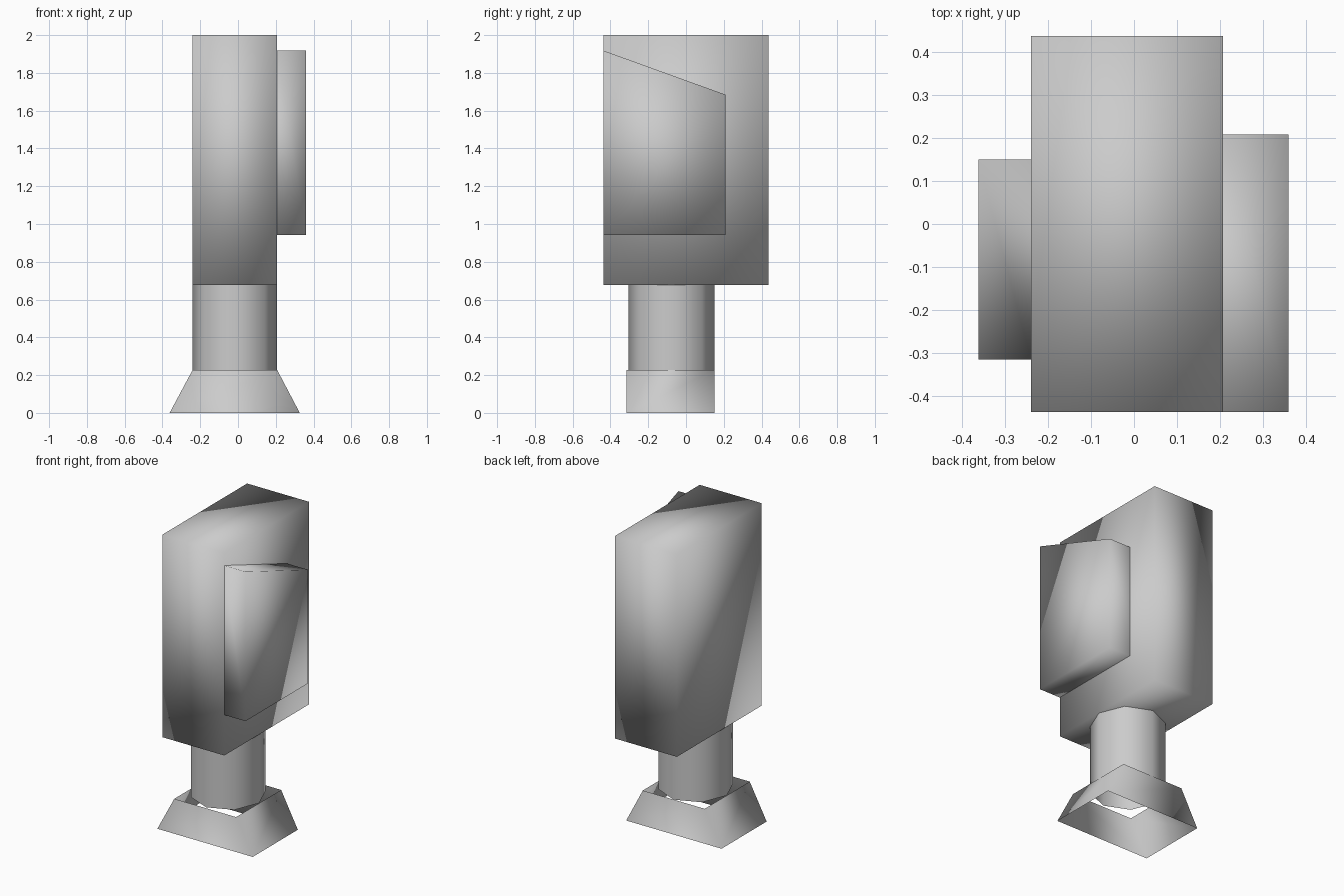
import bpy, bmesh, math

if "Cube" in bpy.data.objects:
    bpy.data.objects.remove(bpy.data.objects["Cube"], do_unlink=True)

# One plain grey material
grey = bpy.data.materials.new("light_grey")
grey.use_nodes = True
colour = (0.6, 0.6, 0.6, 1)
grey.diffuse_color = colour
grey.node_tree.nodes["Principled BSDF"].inputs["Base Color"].default_value = colour


def loft(name, lower, upper, cap_lower=True, cap_upper=True):
    """Join two matching loops of points with side walls and optional caps."""
    bm = bmesh.new()
    a = [bm.verts.new(p) for p in lower]
    b = [bm.verts.new(p) for p in upper]
    n = len(a)
    for i in range(n):
        j = (i + 1) % n
        bm.faces.new((a[i], a[j], b[j], b[i]))
    if cap_lower:
        bm.faces.new(a[::-1])
    if cap_upper:
        bm.faces.new(b)
    bmesh.ops.recalc_face_normals(bm, faces=bm.faces)
    for f in bm.faces:
        f.smooth = True
    mesh = bpy.data.meshes.new(name)
    bm.to_mesh(mesh)
    bm.free()
    mesh.materials.append(grey)
    obj = bpy.data.objects.new(name, mesh)
    bpy.context.collection.objects.link(obj)
    return obj


def rect(x0, x1, y0, y1, z):
    return [(x0, y0, z), (x1, y0, z), (x1, y1, z), (x0, y1, z)]


def octagon(z):
    turns = [math.tau * i / 8 for i in range(8)]
    return [(-0.017 + 0.223 * math.cos(t), -0.077 + 0.227 * math.sin(t), z)
            for t in turns]


# Tall body block
loft("body", rect(-0.24, 0.207, -0.437, 0.437, 0.677),
     rect(-0.24, 0.207, -0.437, 0.437, 2.0))

# Side panel with a sloping top, open against the body
profile = [(-0.437, 0.942), (0.208, 0.942), (0.208, 1.685), (-0.437, 1.918)]
loft("side_panel", [(0.207, y, z) for y, z in profile],
     [(0.36, y, z) for y, z in profile], cap_lower=False)

# Eight-sided neck
loft("neck", octagon(0.228), octagon(0.68), False, False)

# Flared foot, open above and below
loft("foot", rect(-0.362, 0.327, -0.315, 0.15, 0),
     rect(-0.24, 0.207, -0.315, 0.15, 0.228), False, False)
